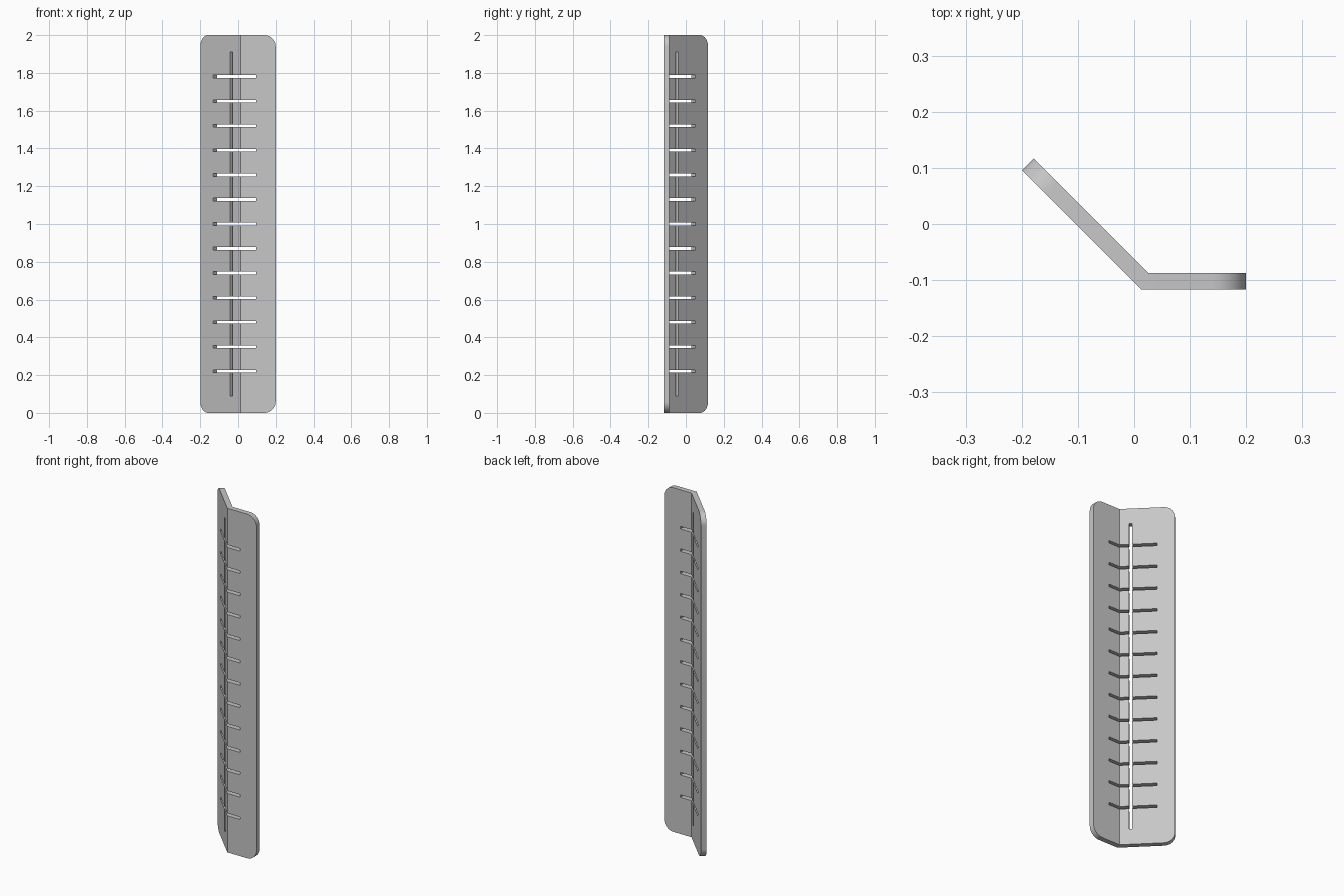
import bpy, bmesh, math
from mathutils import Vector

if "Cube" in bpy.data.objects:
    bpy.data.objects.remove(bpy.data.objects["Cube"])

HEIGHT = 2.0
THICK = 0.03
FOLD = Vector((0.013, -0.117))            # front corner of the fold
BEND = math.radians(45)
WING = Vector((-math.cos(BEND), math.sin(BEND)))
WING_NORMAL = Vector((math.sin(BEND), math.cos(BEND)))
FLAT = Vector((1, 0))
FLAT_NORMAL = Vector((0, 1))


def mitre(depth):
    """Point on the fold at a depth behind the front faces."""
    return FOLD + depth * (FLAT_NORMAL + FLAT * math.tan(BEND / 2))


def bent_profile(wing, flat, front, back):
    """Outline of the folded sheet with given leg lengths and depth range."""
    return [FOLD + WING * wing + WING_NORMAL * front,
            mitre(front),
            FOLD + FLAT * flat + FLAT_NORMAL * front,
            FOLD + FLAT * flat + FLAT_NORMAL * back,
            mitre(back),
            FOLD + WING * wing + WING_NORMAL * back]


def add_prism(bm, outline, z0, z1):
    face = bm.faces.new([bm.verts.new((p.x, p.y, z0)) for p in outline])
    top = bmesh.ops.extrude_face_region(bm, geom=[face])["geom"]
    for v in top:
        if isinstance(v, bmesh.types.BMVert):
            v.co.z = z1


def make_object(name, bm):
    bmesh.ops.recalc_face_normals(bm, faces=bm.faces)
    mesh = bpy.data.meshes.new(name)
    bm.to_mesh(mesh)
    bm.free()
    obj = bpy.data.objects.new(name, mesh)
    bpy.context.collection.objects.link(obj)
    return obj


# Folded sheet with rounded outer corners
bm = bmesh.new()
add_prism(bm, bent_profile(0.301, 0.187, 0, THICK), 0, HEIGHT)
corners = []
for e in bm.edges:
    a, b = (v.co for v in e.verts)
    level = abs(a.z - b.z) < 1e-5
    if level and abs((a - b).length - THICK) < 1e-4:
        corners.append(e)
bmesh.ops.bevel(bm, geom=corners, offset=0.06, offset_type='OFFSET',
                segments=10, profile=0.5, affect='EDGES')
plate = make_object("folded_plate", bm)

# Cross slots wrapping around the fold
bm = bmesh.new()
for i in range(13):
    z = 0.22 + 0.13 * i
    add_prism(bm, bent_profile(0.207, 0.083, -0.01, THICK + 0.01),
              z - 0.0075, z + 0.0075)
cross_cutter = make_object("cross_slot_cutter", bm)

# Long slot running up the angled wing
bm = bmesh.new()
lo, hi = WING * 0.061, WING * 0.079
front, back = WING_NORMAL * -0.01, WING_NORMAL * (THICK + 0.01)
add_prism(bm, [FOLD + lo + front, FOLD + lo + back,
               FOLD + hi + back, FOLD + hi + front], 0.09, 1.91)
long_cutter = make_object("long_slot_cutter", bm)

# Cut the slots and bake the result
for cutter in (cross_cutter, long_cutter):
    cutter.hide_render = True
    mod = plate.modifiers.new(cutter.name, 'BOOLEAN')
    mod.operation = 'DIFFERENCE'
    mod.solver = 'EXACT'
    mod.object = cutter
bpy.context.view_layer.update()
graph = bpy.context.evaluated_depsgraph_get()
cut_mesh = bpy.data.meshes.new_from_object(plate.evaluated_get(graph))
plate.modifiers.clear()
plate.data = cut_mesh
for cutter in (cross_cutter, long_cutter):
    bpy.data.objects.remove(cutter)

# Plain grey metal
grey = bpy.data.materials.new("plain_grey")
grey.use_nodes = True
colour = (0.57, 0.57, 0.57, 1)
grey.diffuse_color = colour
grey.node_tree.nodes["Principled BSDF"].inputs["Base Color"].default_value = colour
plate.data.materials.clear()
plate.data.materials.append(grey)

bpy.ops.object.select_all(action='DESELECT')
plate.select_set(True)
bpy.context.view_layer.objects.active = plate
bpy.ops.object.shade_smooth_by_angle(angle=math.radians(30))
